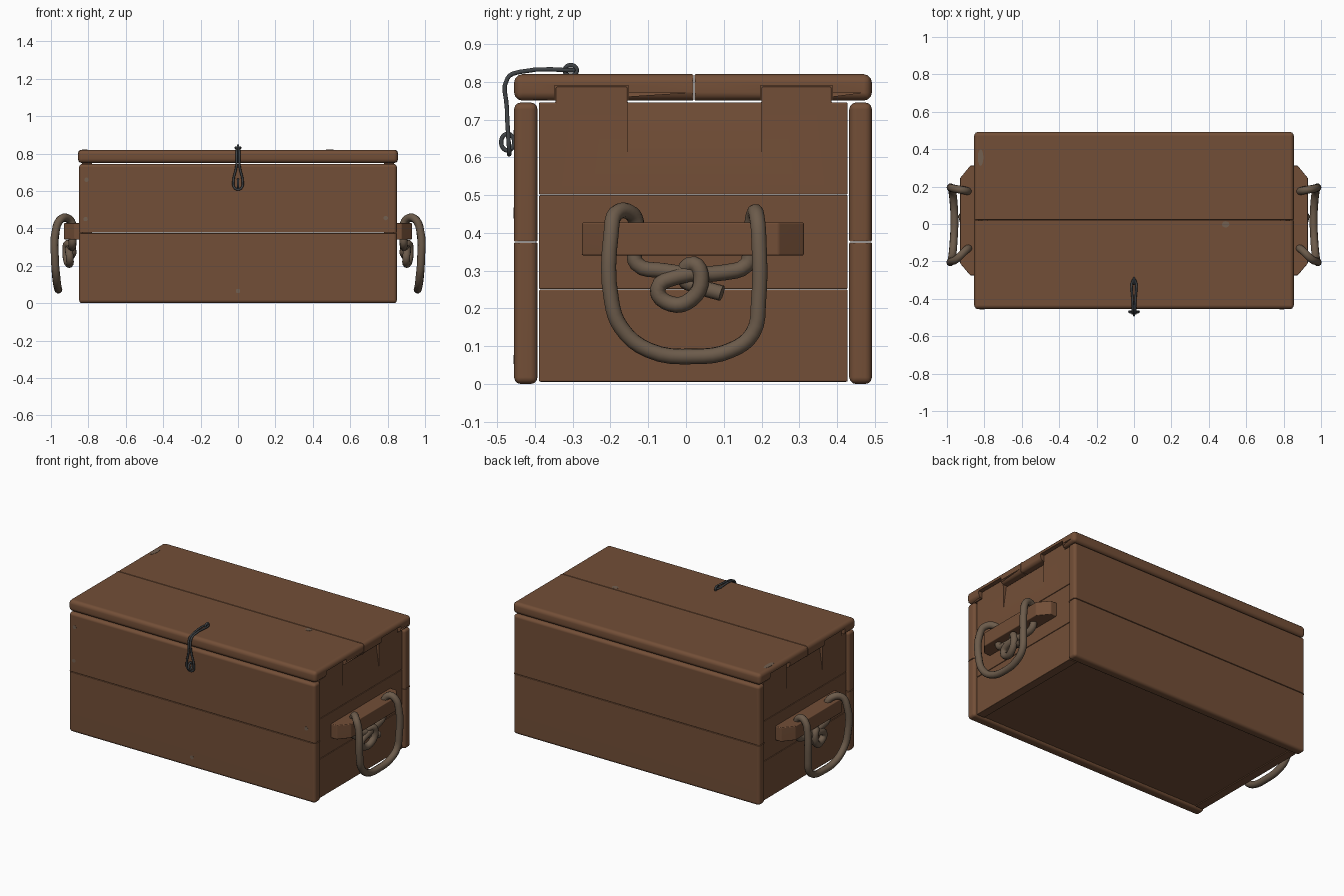
import bpy
import bmesh
import math

default_cube = bpy.data.objects.get("Cube")
if default_cube:
    bpy.data.objects.remove(default_cube, do_unlink=True)


def material(name, rgb):
    mat = bpy.data.materials.new(name)
    mat.use_nodes = True
    color = (*rgb, 1)
    mat.diffuse_color = color
    shader = next(n for n in mat.node_tree.nodes if n.type == "BSDF_PRINCIPLED")
    shader.inputs["Base Color"].default_value = color
    shader.inputs["Roughness"].default_value = 0.8
    return mat


WOOD = material("brown wood", (0.17, 0.077, 0.038))
ROPE = material("grey brown rope", (0.15, 0.105, 0.07))
METAL = material("dark iron", (0.05, 0.055, 0.06))
WORN = material("worn wood", (0.17, 0.115, 0.08))


def add_object(name, data, mat):
    obj = bpy.data.objects.new(name, data)
    bpy.context.collection.objects.link(obj)
    data.materials.append(mat)
    return obj


def finish(obj, weighted=False):
    """Bake modifiers or curves to a mesh and smooth the rounded parts."""
    bpy.ops.object.select_all(action="DESELECT")
    obj.select_set(True)
    bpy.context.view_layer.objects.active = obj
    bpy.ops.object.convert(target="MESH")
    bpy.ops.object.shade_smooth_by_angle(angle=math.radians(40))
    if weighted:
        obj.modifiers.new("even_shading", "WEIGHTED_NORMAL").keep_sharp = True


def prism(name, outline, start, end, axis="x", mat=WOOD, soft=0.0, seam=None, cuts=()):
    """Extrude an outline along x (y, z points) or z (x, y points).
    A seam (axis index, value) marks edges that get a smaller bevel."""
    def place(point, depth):
        return (depth, *point) if axis == "x" else (*point, depth)

    bm = bmesh.new()
    rings = [[bm.verts.new(place(p, d)) for p in outline] for d in (start, end)]
    bm.faces.new(rings[0])
    bm.faces.new(rings[1])
    for i in range(len(outline)):
        j = (i + 1) % len(outline)
        bm.faces.new((rings[0][i], rings[0][j], rings[1][j], rings[1][i]))
    bmesh.ops.recalc_face_normals(bm, faces=bm.faces[:])
    weight = bm.edges.layers.float.new("bevel_weight_edge")
    for edge in bm.edges:
        on_seam = seam and all(abs(v.co[seam[0]] - seam[1]) < 1e-4 for v in edge.verts)
        edge[weight] = 0.2 if on_seam else 1
    mesh = bpy.data.meshes.new(name)
    bm.to_mesh(mesh)
    bm.free()
    obj = add_object(name, mesh, mat)
    if soft:
        bevel = obj.modifiers.new("rounding", "BEVEL")
        bevel.limit_method = "WEIGHT"
        bevel.width = soft
        bevel.segments = 3
    for cutter in cuts:
        cut = obj.modifiers.new("cut", "BOOLEAN")
        cut.operation = "DIFFERENCE"
        cut.solver = "EXACT"
        cut.object = cutter
    return obj


def rect(a0, a1, b0, b1):
    return [(a0, b0), (a1, b0), (a1, b1), (a0, b1)]


def tube(name, points, radius, mat, cyclic=False):
    curve = bpy.data.curves.new(name, "CURVE")
    curve.dimensions = "3D"
    curve.bevel_depth = radius
    curve.bevel_resolution = 3
    curve.resolution_u = 4
    curve.use_fill_caps = True
    spline = curve.splines.new("BEZIER")
    spline.bezier_points.add(len(points) - 1)
    for bez, co in zip(spline.bezier_points, points):
        bez.co = co
        bez.handle_left_type = bez.handle_right_type = "AUTO"
    spline.use_cyclic_u = cyclic
    finish(add_object(name, curve, mat))


# Front and back walls, two boards each
SEAM = 0.375
for wall, y0, y1 in (("front", -0.455, -0.393), ("back", 0.432, 0.492)):
    for level, z0, z1 in (("lower", 0, SEAM), ("upper", SEAM + 0.002, 0.745)):
        seam = (2, z1 if level == "lower" else z0)
        finish(prism(f"{wall}_{level}_board", rect(y0, y1, z0, z1), -0.85, 0.85,
                     soft=0.018, seam=seam), True)

# Floor
finish(prism("floor_panel", rect(-0.389, 0.428, 0.012, 0.04), -0.78, 0.78))

# Side walls: three boards, the top one with two tabs and a finger scoop
TABS = ((-0.345, -0.155), (0.2, 0.385))
Y0, Y1, TOP = -0.389, 0.428, 0.745
tab_outline = [(Y0, 0.501), (Y1, 0.501), (Y1, TOP)]
for a, b in reversed(TABS):
    tab_outline += [(b, TOP), (b, 0.787), (a, 0.787), (a, TOP)]
tab_outline.append((Y0, TOP))

cutters = []
for side, s in (("left", 1), ("right", -1)):
    inner, outer = 0.78 * s, 0.835 * s
    for level, z0, z1 in (("lower", 0.006, 0.25), ("middle", 0.251, 0.5)):
        finish(prism(f"{side}_{level}_side_board", rect(Y0, Y1, z0, z1), inner, outer,
                     soft=0.004), True)
    scoop = prism("scoop_cutter", [(s * 0.835, TABS[0][1]), (s * 0.87, TABS[0][1]),
                                   (s * 0.87, TABS[1][0]), (s * 0.835, TABS[1][0])],
                  0.585, 0.8, axis="z")
    # Slope the scoop so it deepens towards the lid
    for v in scoop.data.vertices:
        if abs(v.co.x) < 0.84 and v.co.z > 0.7:
            v.co.x = s * 0.805
    finish(prism(f"{side}_upper_side_board", tab_outline, inner, outer,
                 soft=0.004, cuts=[scoop]), True)
    cutters.append(scoop)
    for a, b in TABS:
        cutters.append(prism("notch_cutter", rect(a - 0.003, b + 0.003, 0.7, 0.79),
                             s * 0.77, s * 0.9))

# Lid, two boards notched for the side tabs
notches = [c for c in cutters if c.name.startswith("notch")]
for name, y0, y1, seam_y in (("lid_front_board", -0.455, 0.02, 0.02),
                             ("lid_back_board", 0.022, 0.492, 0.022)):
    finish(prism(name, rect(y0, y1, 0.75, 0.82), -0.855, 0.855, soft=0.022,
                 seam=(1, seam_y), cuts=notches), True)
for cutter in cutters:
    bpy.data.objects.remove(cutter, do_unlink=True)

# Handle: a bar with angled ends, and a knotted rope threaded through it
HANDLE_PATH = [
    (0.9, 0.03, 0.29), (0.89, -0.06, 0.3), (0.885, -0.13, 0.318), (0.885, -0.135, 0.36),
    (0.885, -0.13, 0.42), (0.905, -0.145, 0.452), (0.945, -0.185, 0.452),
    (0.972, -0.198, 0.4), (0.978, -0.197, 0.22), (0.972, -0.172, 0.15),
    (0.965, -0.1, 0.09), (0.96, 0.02, 0.073), (0.965, 0.12, 0.09),
    (0.972, 0.177, 0.135), (0.978, 0.192, 0.22), (0.975, 0.193, 0.38),
    (0.955, 0.188, 0.44), (0.92, 0.182, 0.455), (0.888, 0.175, 0.42),
    (0.885, 0.17, 0.35), (0.885, 0.16, 0.315), (0.89, 0.1, 0.295),
    (0.905, -0.02, 0.285), (0.9, -0.075, 0.25), (0.9, -0.04, 0.212),
    (0.912, 0.015, 0.225), (0.918, 0.04, 0.28), (0.91, 0.02, 0.318),
    (0.885, -0.005, 0.28), (0.89, 0.03, 0.26), (0.905, 0.095, 0.24)]
for side, s in (("left", 1), ("right", -1)):
    bar = [(0.83, -0.275), (0.875, -0.275), (0.93, -0.21),
           (0.93, 0.245), (0.875, 0.312), (0.83, 0.312)]
    finish(prism(f"{side}_handle_bar", [(s * x, y) for x, y in bar], 0.34, 0.428,
                 axis="z", soft=0.005), True)
    tube(f"{side}_handle_rope", [(s * x, y, z) for x, y, z in HANDLE_PATH], 0.021, ROPE)

# Wire latch hanging over the front edge, with its two staples
strand = [(0.006, -0.3, 0.83), (0.006, -0.44, 0.826), (0.007, -0.472, 0.81),
          (0.009, -0.474, 0.73), (0.025, -0.47, 0.65), (0.02, -0.468, 0.618)]
other = [(-x, y, z) for x, y, z in reversed(strand)]
tube("latch_wire", strand + [(0, -0.468, 0.608)] + other, 0.006, METAL, cyclic=True)


def staple(name, y, z, ry, rz):
    angles = [math.tau * i / 8 for i in range(8)]
    tube(name, [(0, y + ry * math.cos(a), z + rz * math.sin(a)) for a in angles],
         0.006, METAL, cyclic=True)


staple("lid_staple", -0.305, 0.83, 0.016, 0.014)
staple("front_staple", -0.472, 0.64, 0.017, 0.022)

# Small worn patches on the front and the lid


def worn_patch(name, center, size, facing_front):
    disc = [math.tau * i / 12 for i in range(12)]
    outline = [(size[0] * math.cos(a), size[1] * math.sin(a)) for a in disc]
    patch = prism(name, outline, -0.001, 0.001, axis="z", mat=WORN)
    patch.location = center
    if facing_front:
        patch.rotation_euler.x = math.pi / 2
    finish(patch)


for x, z in ((-0.81, 0.66), (-0.815, 0.45), (0.79, 0.455), (0, 0.065)):
    worn_patch("front_worn_patch", (x, -0.455, z), (0.012, 0.012), True)
worn_patch("lid_worn_patch", (0.49, -0.002, 0.82), (0.02, 0.017), False)
worn_patch("lid_corner_worn_patch", (-0.82, 0.355, 0.82), (0.015, 0.045), False)
